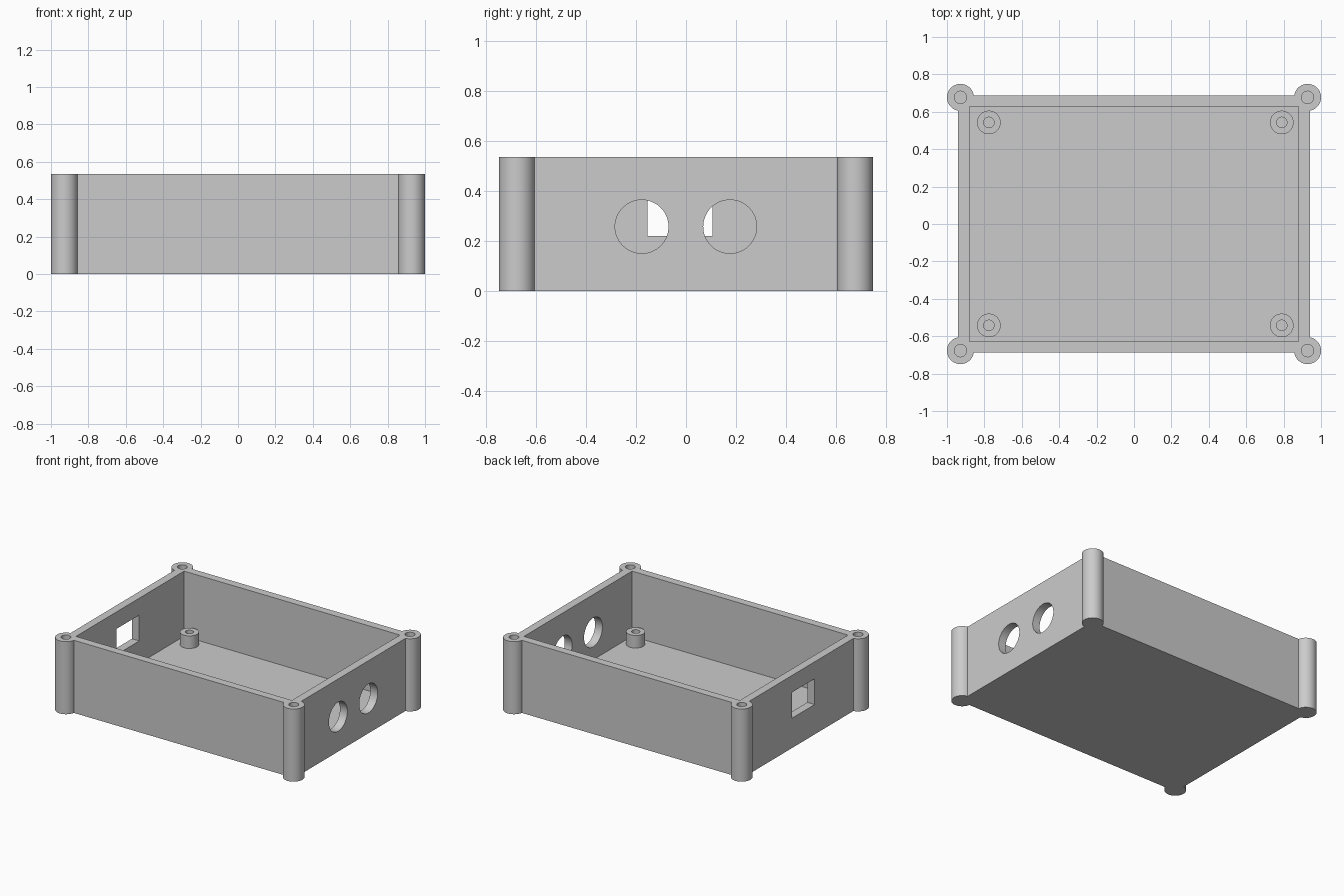
import bpy
import math

cube = bpy.data.objects.get("Cube")
if cube:
    bpy.data.objects.remove(cube, do_unlink=True)

HEIGHT = 0.535
FLOOR = 0.055
POST_X, POST_Y = 0.928, 0.677

grey = bpy.data.materials.new("light grey plastic")
grey.use_nodes = True
grey.diffuse_color = (0.6, 0.6, 0.6, 1)
grey.node_tree.nodes["Principled BSDF"].inputs["Base Color"].default_value = grey.diffuse_color


def finish(obj, name):
    obj.name = name
    obj.data.materials.append(grey)
    bpy.ops.object.transform_apply(location=False, rotation=True, scale=True)
    return obj


def box(name, x, y, z):
    """Box spanning the given (low, high) ranges."""
    spans = (x, y, z)
    bpy.ops.mesh.primitive_cube_add(size=1, location=[(a + b) / 2 for a, b in spans])
    obj = bpy.context.object
    obj.scale = [b - a for a, b in spans]
    return finish(obj, name)


def cylinder(name, x, y, bottom, top, radius):
    bpy.ops.mesh.primitive_cylinder_add(vertices=64, radius=radius, depth=top - bottom,
                                        location=(x, y, (bottom + top) / 2))
    return finish(bpy.context.object, name)


def combine(target, tool, operation):
    """Apply a boolean with the tool, then discard the tool."""
    tool.hide_render = True
    mod = target.modifiers.new("join or cut", 'BOOLEAN')
    mod.object, mod.operation, mod.solver = tool, operation, 'EXACT'
    bpy.context.view_layer.objects.active = target
    bpy.ops.object.modifier_apply(modifier=mod.name)
    bpy.data.objects.remove(tool, do_unlink=True)


def smooth(obj):
    bpy.ops.object.select_all(action='DESELECT')
    obj.select_set(True)
    bpy.context.view_layer.objects.active = obj
    bpy.ops.object.shade_smooth_by_angle(angle=math.radians(30))


corners = [(sx, sy) for sx in (-1, 1) for sy in (-1, 1)]

# Outer shell with a round screw post on each corner
case = box("enclosure", (-0.94, 0.94), (-0.688, 0.688), (0, HEIGHT))
for sx, sy in corners:
    combine(case, cylinder("corner_post", sx * POST_X, sy * POST_Y, 0, HEIGHT, 0.072), 'UNION')

# Open cavity and blind screw holes
combine(case, box("cavity", (-0.88, 0.88), (-0.629, 0.629), (FLOOR, 1)), 'DIFFERENCE')
for sx, sy in corners:
    combine(case, cylinder("screw_hole", sx * POST_X, sy * POST_Y, FLOOR, 1, 0.033), 'DIFFERENCE')

# Two round ports in the left wall
for y in (-0.177, 0.176):
    port = cylinder("round_port", 0.91, y, 0.157, 0.357, 0.107)
    port.location.z = 0.257
    port.rotation_euler.y = math.pi / 2
    combine(case, port, 'DIFFERENCE')

# Rectangular port in the right wall
combine(case, box("square_port", (-1.1, -0.8), (-0.155, 0.107), (0.22, 0.41)), 'DIFFERENCE')
smooth(case)

# Hollow board standoffs on the floor
for x, side in ((-0.776, "right"), (0.79, "left")):
    for y, end in ((-0.542, "front"), (0.543, "back")):
        standoff = cylinder(f"standoff_{end}_{side}", x, y, FLOOR - 0.01, 0.148, 0.063)
        combine(standoff, cylinder("standoff_hole", x, y, FLOOR, 0.3, 0.028), 'DIFFERENCE')
        smooth(standoff)
